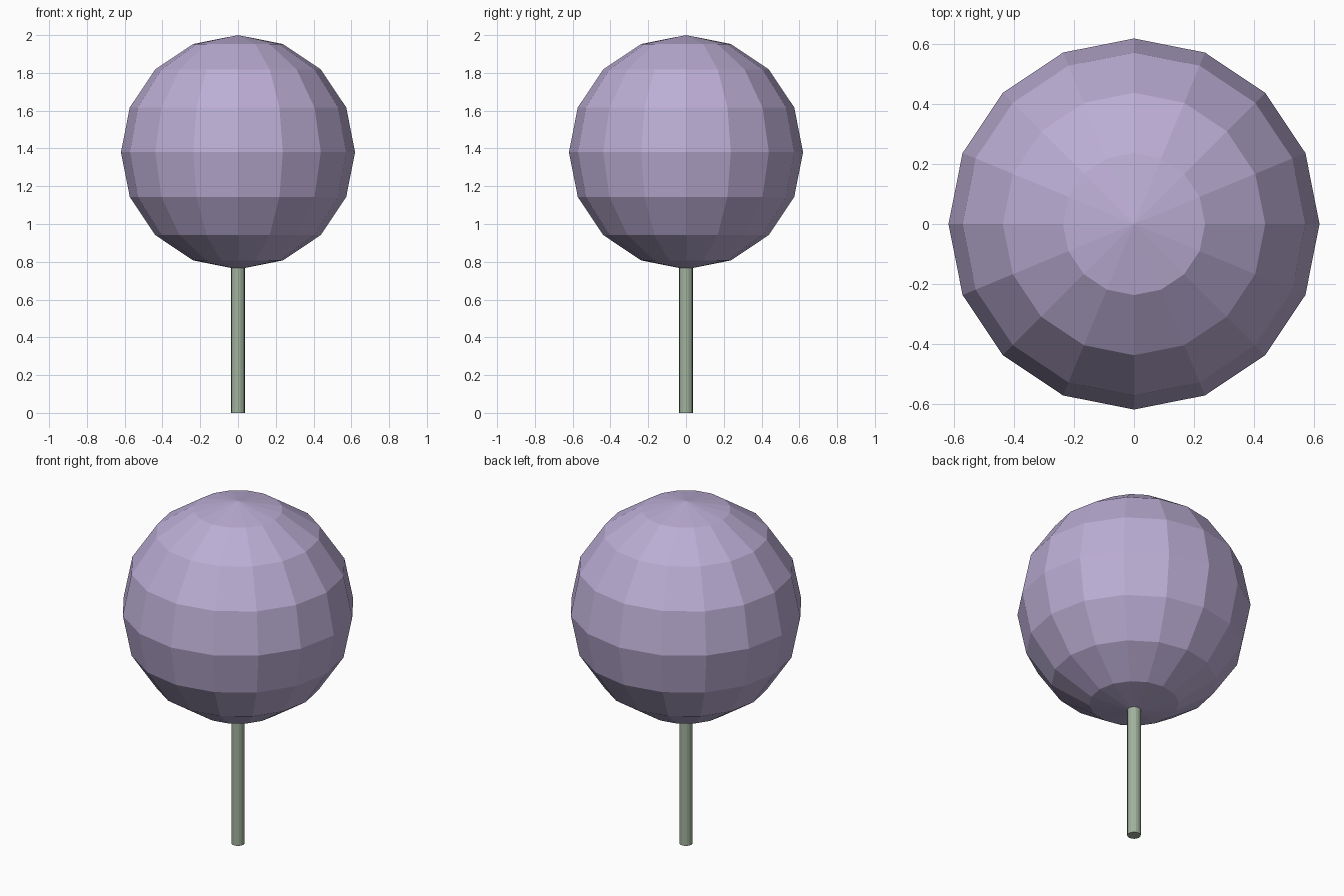
import bpy

if "Cube" in bpy.data.objects:
    bpy.data.objects.remove(bpy.data.objects["Cube"])

RADIUS = 0.62
CENTRE_Z = 1.38
STEM_RADIUS = 0.036
STEM_TOP = 0.80


def paint(obj, name, colour):
    mat = bpy.data.materials.new(name)
    mat.diffuse_color = (*colour, 1)
    mat.use_nodes = True
    mat.node_tree.nodes["Principled BSDF"].inputs["Base Color"].default_value = mat.diffuse_color
    obj.data.materials.append(mat)


# Faceted round head: 16 segments, 8 rings
bpy.ops.mesh.primitive_uv_sphere_add(segments=16, ring_count=8, radius=RADIUS,
                                     location=(0, 0, CENTRE_Z))
head = bpy.context.object
head.name = "round_head"
paint(head, "lilac", (0.50, 0.42, 0.66))

# Thin stem, tucked slightly into the head
bpy.ops.mesh.primitive_cylinder_add(vertices=16, radius=STEM_RADIUS, depth=STEM_TOP,
                                    location=(0, 0, STEM_TOP / 2))
stem = bpy.context.object
stem.name = "stem"
paint(stem, "sage_green", (0.36, 0.45, 0.34))
